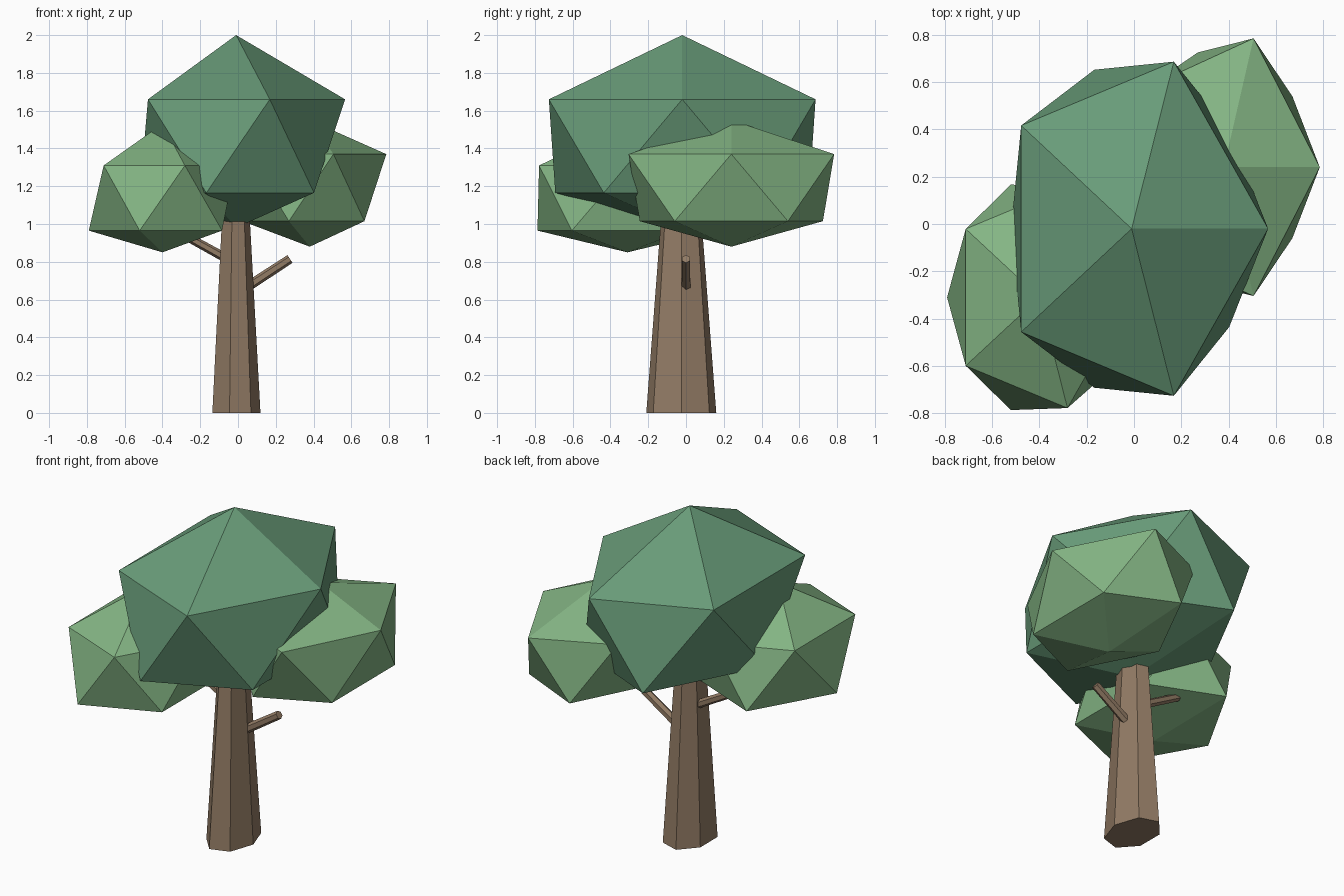
import bpy, bmesh
from math import cos, sin, tau
from mathutils import Vector

if "Cube" in bpy.data.objects:
    bpy.data.objects.remove(bpy.data.objects["Cube"])


def material(name, rgb):
    m = bpy.data.materials.new(name)
    m.diffuse_color = (*rgb, 1)
    m.use_nodes = True
    m.node_tree.nodes["Principled BSDF"].inputs["Base Color"].default_value = m.diffuse_color
    return m


bark = material("bark", (0.29, 0.20, 0.13))
dark_leaf = material("dark_leaf", (0.14, 0.33, 0.19))
light_leaf = material("light_leaf", (0.23, 0.46, 0.23))


def finish(bm, name, mat):
    bmesh.ops.recalc_face_normals(bm, faces=bm.faces)
    me = bpy.data.meshes.new(name)
    bm.to_mesh(me)
    bm.free()
    me.materials.append(mat)
    ob = bpy.data.objects.new(name, me)
    bpy.context.collection.objects.link(ob)
    return ob


def foliage(name, mat, x, y, low, high, heights):
    """Icosahedron lump: xy radii of lower and upper ring, four level heights."""
    bm = bmesh.new()
    bmesh.ops.create_icosphere(bm, subdivisions=1, radius=1)
    for v in bm.verts:
        level = (0 if v.co.z < -0.9 else 1) if v.co.z < 0 else (3 if v.co.z > 0.9 else 2)
        r = low if level < 2 else high
        v.co = (x + v.co.x * r[0], y + v.co.y * r[1], heights[level])
    return finish(bm, name, mat)


def branch(name, start, end, radius, sides=6):
    """Straight stick between two points."""
    a, b = Vector(start), Vector(end)
    bm = bmesh.new()
    bmesh.ops.create_cone(bm, cap_ends=True, segments=sides, radius1=radius,
                          radius2=radius * 0.9, depth=(b - a).length)
    ob = finish(bm, name, bark)
    ob.rotation_mode = 'QUATERNION'
    ob.rotation_quaternion = (b - a).to_track_quat('Z', 'Y')
    ob.location = (a + b) / 2
    return ob


# Tapered seven-sided trunk, oval in plan
bm = bmesh.new()
rings = []
for z, k in ((0, 1), (1.12, 0.54)):
    rings.append([bm.verts.new((-0.015 + 0.134 * k * cos(tau * i / 7),
                                -0.025 + 0.19 * k * sin(tau * i / 7), z)) for i in range(7)])
for i in range(7):
    j = (i + 1) % 7
    bm.faces.new((rings[0][i], rings[0][j], rings[1][j], rings[1][i]))
for ring in rings:
    bm.faces.new(ring)
finish(bm, "trunk", bark)

# Two bare branches
branch("right_branch", (0.0, 0.0, 0.635), (0.275, 0.0, 0.815), 0.027)
branch("left_branch", (-0.02, 0.0, 0.795), (-0.31, 0.0, 0.955), 0.025)

# Crown and two lower side lumps
foliage("crown", dark_leaf, -0.01, -0.02, (0.57, 0.79), (0.645, 0.83), (0.98, 1.165, 1.66, 2.0))
foliage("right_foliage", light_leaf, 0.38, 0.24, (0.40, 0.57), (0.453, 0.64), (0.88, 1.015, 1.37, 1.55))
foliage("left_foliage", light_leaf, -0.40, -0.31, (0.436, 0.56), (0.43, 0.55), (0.85, 0.965, 1.31, 1.53))
